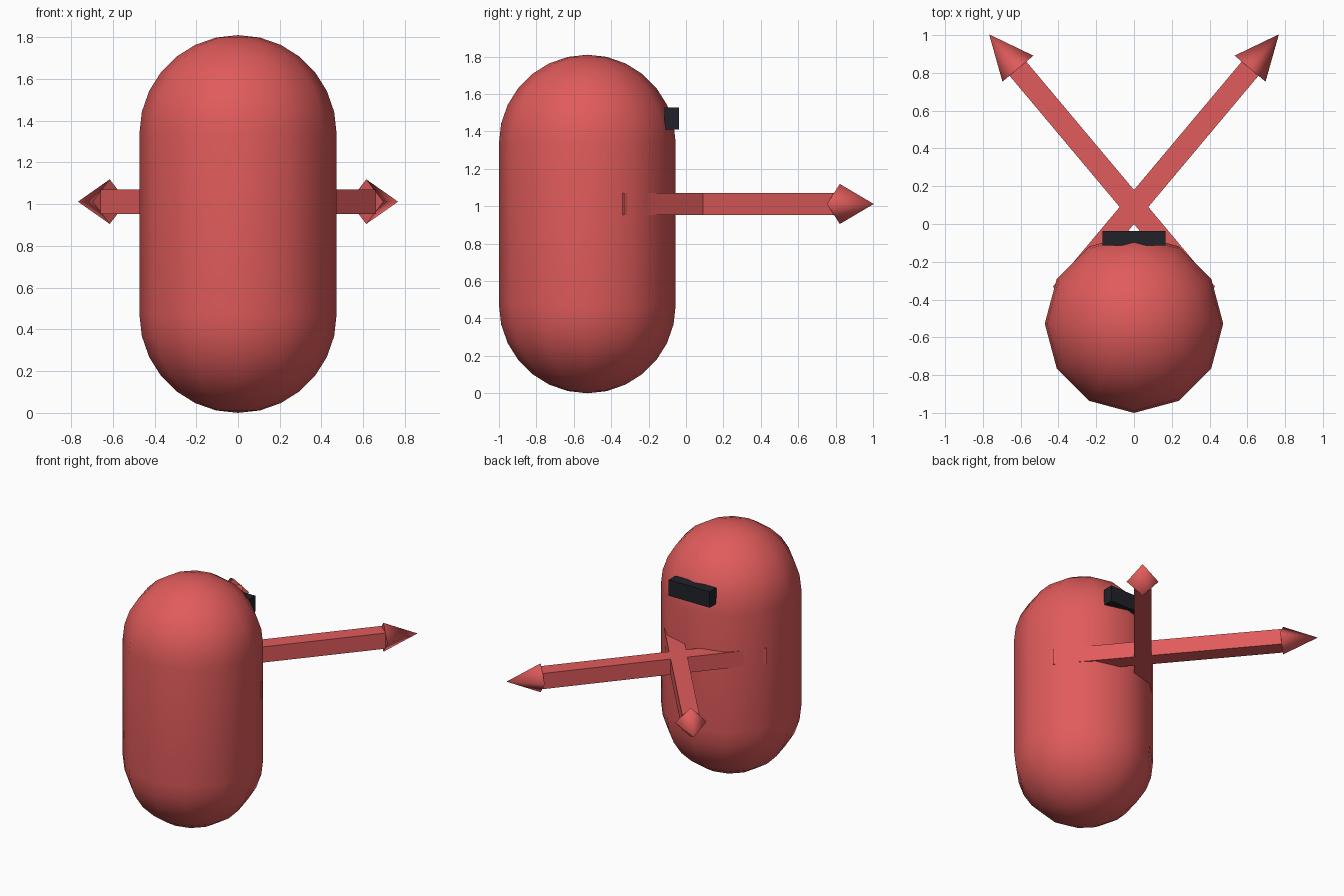
import bpy
import bmesh
import math
from mathutils import Matrix, Vector

if "Cube" in bpy.data.objects:
    bpy.data.objects.remove(bpy.data.objects["Cube"], do_unlink=True)


def make_material(name, colour):
    mat = bpy.data.materials.new(name)
    mat.use_nodes = True
    mat.diffuse_color = (*colour, 1)
    mat.node_tree.nodes["Principled BSDF"].inputs["Base Color"].default_value = (*colour, 1)
    return mat


RED = make_material("coral red", (0.75, 0.105, 0.105))
BLACK = make_material("dark charcoal", (0.015, 0.016, 0.022))


def add_object(name, bm, mat):
    bmesh.ops.recalc_face_normals(bm, faces=bm.faces)
    mesh = bpy.data.meshes.new(name)
    bm.to_mesh(mesh)
    bm.free()
    mesh.materials.append(mat)
    obj = bpy.data.objects.new(name, mesh)
    bpy.context.collection.objects.link(obj)
    return obj


# Capsule body: half-round profile spun around a vertical axis
RADIUS, HEIGHT, BODY_Y = 0.4725, 1.81, -0.5275
SIDES, RINGS = 12, 7
arc = [math.pi / 2 * i / RINGS for i in range(RINGS + 1)]
profile = [(RADIUS * math.sin(a), RADIUS * (1 - math.cos(a))) for a in arc]
profile += [(r, HEIGHT - z) for r, z in reversed(profile)]
bm = bmesh.new()
verts = [bm.verts.new((r, BODY_Y, z)) for r, z in profile]
edges = [bm.edges.new(pair) for pair in zip(verts, verts[1:])]
bmesh.ops.spin(bm, geom=verts + edges, cent=(0, BODY_Y, 0), axis=(0, 0, 1),
               angle=math.tau, steps=SIDES)
bmesh.ops.remove_doubles(bm, verts=bm.verts, dist=0.0001)
for face in bm.faces:
    face.smooth = True
add_object("body", bm, RED)

# Visor on the back of the head
bm = bmesh.new()
bmesh.ops.create_cube(bm, size=1, matrix=Matrix.Translation((0, -0.076, 1.47))
                      @ Matrix.Diagonal((0.335, 0.078, 0.118, 1)))
add_object("visor", bm, BLACK)

# Two crossing arrows: square shaft plus four-sided head, built along local y
TAIL, NECK, TIP = -0.6, 0.956, 1.193
for side, sign in (("left", 1), ("right", -1)):
    place = Matrix.Translation((0, 0.09, 1.012)) @ Matrix.Rotation(-sign * math.radians(40), 4, "Z")

    bm = bmesh.new()
    bmesh.ops.create_cube(bm, size=1, matrix=place
                          @ Matrix.Translation((0, (TAIL + NECK) / 2, 0))
                          @ Matrix.Diagonal((0.116, NECK - TAIL, 0.116, 1)))
    add_object(side + "_arrow_shaft", bm, RED)

    bm = bmesh.new()
    ring = [bm.verts.new(place @ Vector((0.107 * math.cos(a), NECK, 0.107 * math.sin(a))))
            for a in (math.pi / 2 * i for i in range(4))]
    tip = bm.verts.new(place @ Vector((0, TIP, 0)))
    bm.faces.new(ring)
    for a, b in zip(ring, ring[1:] + ring[:1]):
        bm.faces.new((a, b, tip)).smooth = True
    add_object(side + "_arrow_head", bm, RED)
